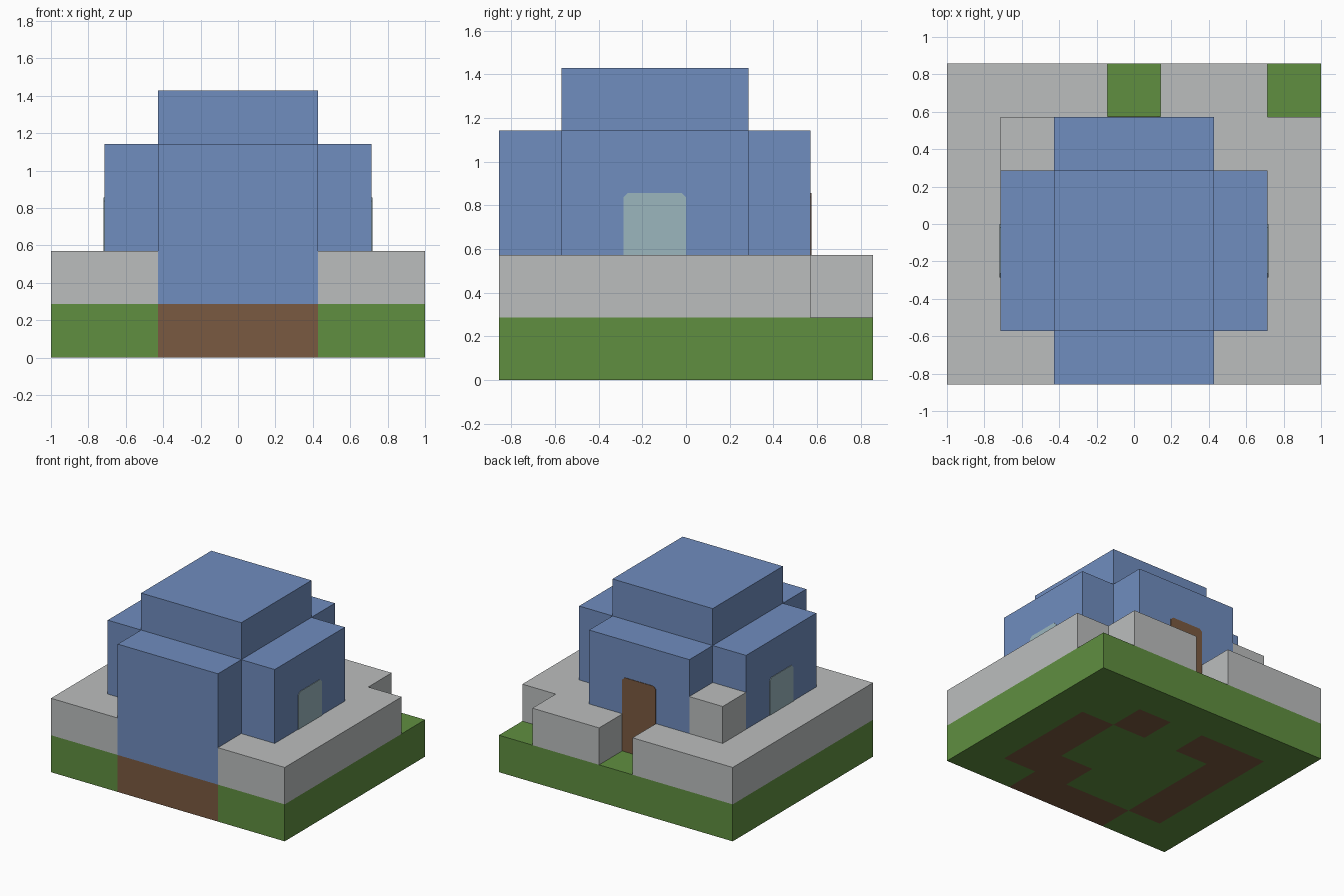
import bpy
import bmesh
from mathutils import Vector

if "Cube" in bpy.data.objects:
    bpy.data.objects.remove(bpy.data.objects["Cube"], do_unlink=True)

U = 2 / 7                                  # edge of one block
ORIGIN = Vector((-3.5, -3, 0))             # corner of the block grid


def material(name, r, g, b):
    mat = bpy.data.materials.new(name)
    mat.use_nodes = True
    mat.diffuse_color = (r, g, b, 1)
    mat.node_tree.nodes["Principled BSDF"].inputs["Base Color"].default_value = (r, g, b, 1)
    return mat


grass = material("grass green", 0.117, 0.275, 0.051)
dirt = material("wood brown", 0.195, 0.102, 0.053)
stone = material("stone grey", 0.50, 0.515, 0.515)
wall_blue = material("wall blue", 0.162, 0.266, 0.521)
glass = material("window glass", 0.328, 0.468, 0.515)


def finish(bm, name, mats):
    mesh = bpy.data.meshes.new(name)
    bm.to_mesh(mesh)
    bm.free()
    for mat in mats:
        mesh.materials.append(mat)
    obj = bpy.data.objects.new(name, mesh)
    bpy.context.collection.objects.link(obj)
    return obj


def blocks(name, layers, first_layer, key):
    """Outer faces of stacked block plans; plan rows run from back to front."""
    cells = {}
    for k, plan in enumerate(layers):
        for j, row in enumerate(reversed(plan)):
            for i, mark in enumerate(row):
                if mark in key:
                    cells[i, j, k + first_layer] = mark
    marks = list(key)
    bm = bmesh.new()
    for cell, mark in cells.items():
        centre = Vector(cell) + ORIGIN + Vector((0.5, 0.5, 0.5))
        for axis in range(3):
            for sign in (-1, 1):
                normal = Vector((0, 0, 0))
                normal[axis] = sign
                neighbour = tuple(int(c + n) for c, n in zip(cell, normal))
                if neighbour in cells:
                    continue
                u = Vector((0, 0, 0))
                u[(axis + 1) % 3] = 0.5
                v = normal.cross(u)
                middle = centre + normal / 2
                corners = (-u - v, u - v, u + v, v - u)
                face = bm.faces.new([bm.verts.new((middle + c) * U) for c in corners])
                face.material_index = marks.index(mark)
    bmesh.ops.remove_doubles(bm, verts=bm.verts, dist=0.001)
    return finish(bm, name, list(key.values()))


def plate(name, base, across, normal, height, mat):
    """Thin panel with clipped top corners, lying on a wall."""
    base, across, normal = Vector(base), Vector(across), Vector(normal)
    half, clip, thick = U / 2, 0.02, 0.004
    outline = ((-half, 0), (half, 0), (half, height - clip), (half - clip, height),
               (clip - half, height), (-half, height - clip))
    bm = bmesh.new()
    face = bm.faces.new([bm.verts.new(base + across * a + Vector((0, 0, b))) for a, b in outline])
    grown = bmesh.ops.extrude_face_region(bm, geom=[face])
    moved = [e for e in grown["geom"] if isinstance(e, bmesh.types.BMVert)]
    bmesh.ops.translate(bm, verts=moved, vec=normal * thick)
    bmesh.ops.recalc_face_normals(bm, faces=bm.faces)
    return finish(bm, name, [mat])


# Ground slab, with a dirt patch under the walls
blocks("ground", [["ggggggg",
                   "gddgdgg",
                   "gdgggdg",
                   "gdgggdg",
                   "gdggddg",
                   "ggdddgg"]], 0, {"g": grass, "d": dirt})

# Stone terrace with a gap for the door and a missing corner, plus one raised block
terrace = ["sss.ss."] + ["ss...ss"] * 5
raised = ["......."] + [".s....."] + ["......."] * 4
blocks("stone_terrace", [terrace, raised], 1, {"s": stone})

# House: long core, cross-shaped storeys and a smaller roof block
empty, core, wide = ".......", "..bbb..", ".bbbbb."
storey = [empty, core, wide, wide, wide, core]
blocks("house", [[empty] + [core] * 5, storey, storey,
                 [empty, empty, core, core, core, empty]], 1, {"b": wall_blue})

# Back door, and a window on each side
plate("back_door", (0, 2 * U, U), (1, 0, 0), (0, 1, 0), 2 * U, dirt)
for side, label in ((1, "left"), (-1, "right")):
    plate(label + "_window", (side * 2.5 * U, -U / 2, 2 * U), (0, 1, 0), (side, 0, 0), U, glass)
